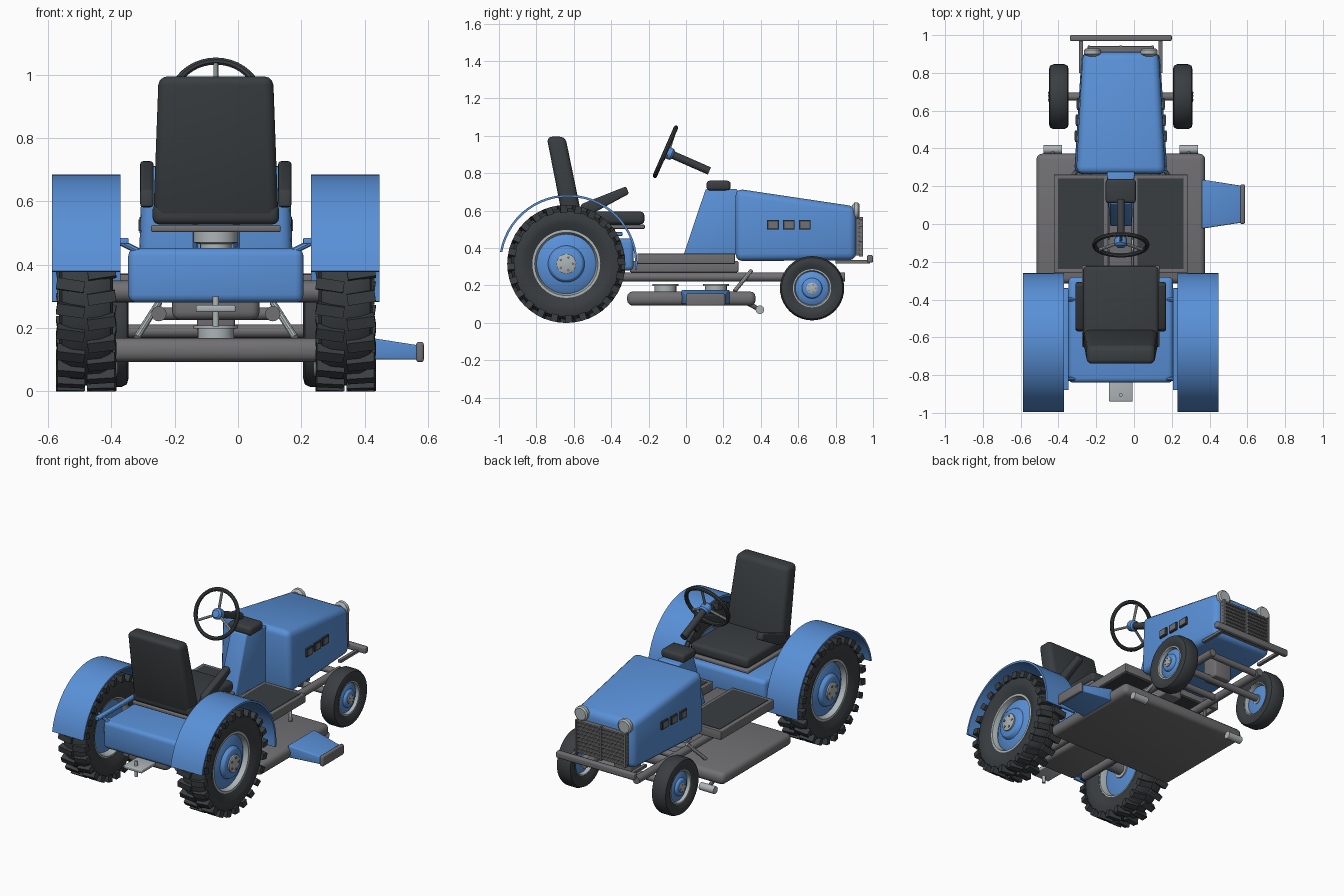
import bpy, bmesh, math
from mathutils import Vector, Matrix

if "Cube" in bpy.data.objects:
    bpy.data.objects.remove(bpy.data.objects["Cube"])

CX = -0.07  # centre plane of the vehicle


def material(name, r, g, b):
    m = bpy.data.materials.new(name)
    m.use_nodes = True
    m.diffuse_color = (r, g, b, 1)
    m.node_tree.nodes["Principled BSDF"].inputs["Base Color"].default_value = (r, g, b, 1)
    return m


blue = material("blue_paint", 0.10, 0.28, 0.68)
black = material("black_rubber", 0.042, 0.048, 0.052)
grey = material("grey_metal", 0.165, 0.16, 0.168)
light = material("light_metal", 0.42, 0.46, 0.47)


def finish(bm, name, mat, bevel=0.0):
    bmesh.ops.recalc_face_normals(bm, faces=bm.faces)
    if bevel:
        bmesh.ops.bevel(bm, geom=bm.edges[:], offset=bevel, segments=3,
                        profile=0.5, affect='EDGES', clamp_overlap=True)
    me = bpy.data.meshes.new(name)
    bm.to_mesh(me)
    bm.free()
    me.materials.append(mat)
    me.shade_smooth()
    me.set_sharp_from_angle(angle=math.radians(35))
    ob = bpy.data.objects.new(name, me)
    ob.location.x = CX
    bpy.context.collection.objects.link(ob)
    return ob


def panel(name, mat, pts, x=0.0, bevel=0.0):
    """Side outline of (y, z, half width) points spanned across x."""
    bm = bmesh.new()
    a = [bm.verts.new((x - w, y, z)) for y, z, w in pts]
    b = [bm.verts.new((x + w, y, z)) for y, z, w in pts]
    bm.faces.new(a)
    bm.faces.new(b[::-1])
    for i in range(len(pts)):
        j = (i + 1) % len(pts)
        bm.faces.new((a[j], a[i], b[i], b[j]))
    return finish(bm, name, mat, bevel)


def box(name, mat, x, w, y0, y1, z0, z1, bevel=0.0):
    return panel(name, mat, [(y0, z0, w), (y1, z0, w), (y1, z1, w), (y0, z1, w)], x, bevel)


def lathe(name, mat, profile, centre, axis=(1, 0, 0), n=32, closed=False):
    """Turn (distance along axis, radius) points around the axis."""
    bm = bmesh.new()
    q = Vector(axis).to_track_quat('Z', 'Y')
    rings = []
    for d, r in profile:
        rings.append([bm.verts.new(Vector(centre) + q @ Vector(
            (r * math.cos(math.tau * k / n), r * math.sin(math.tau * k / n), d)))
            for k in range(n)])
    pairs = list(zip(rings, rings[1:]))
    if closed:
        pairs.append((rings[-1], rings[0]))
    else:
        bm.faces.new(rings[0])
        bm.faces.new(rings[-1])
    for p, s in pairs:
        for k in range(n):
            bm.faces.new((p[k], p[k - 1], s[k - 1], s[k]))
    return finish(bm, name, mat)


def rod(name, mat, a, b, r, n=16):
    d = Vector(b) - Vector(a)
    return lathe(name, mat, [(0, r), (d.length, r)], a, d, n)


def treads(name, x, y, z, r, half, count):
    """Two staggered rows of lugs around a tyre."""
    bm = bmesh.new()
    for side in (-1, 1):
        for k in range(count):
            ang = math.tau * (k + 0.25 * side) / count
            m = (Matrix.Translation((x, y, z)) @ Matrix.Rotation(ang, 4, 'X')
                 @ Matrix.Translation((side * half * 0.53, 0, r - 0.02))
                 @ Matrix.Rotation(side * 0.15, 4, 'Z')
                 @ Matrix.Diagonal((half * 0.95, 0.036, 0.04, 1)))
            bmesh.ops.create_cube(bm, size=1, matrix=m)
    return finish(bm, name, black)


def wheel(label, s, x, y, z, r, w, rim, n):
    """Tyre, rim ring, stepped disc, hub and bolts; s points outwards."""
    c, out = (s * x, y, z), (s, 0, 0)
    half = [(w * .72, rim), (w * .95, rim + (r - rim) * .35), (w, r * .84),
            (w * .9, r * .95), (w * .55, r)]
    lathe(label + "_tyre", black, [(-d, e) for d, e in half] + [(d, e) for d, e in half[::-1]],
          c, out, n, True)
    lathe(label + "_rim", light, [(-w * .7, rim * 1.03), (w * .74, rim * 1.03),
                                  (w * .74, rim * .95), (w * .3, rim * .88),
                                  (-w * .3, rim * .88), (-w * .7, rim * .95)], c, out, n, True)
    lathe(label + "_disc", blue, [(-w * .45, rim * .5), (-w * .25, rim * .92), (w * .35, rim * .92),
                                  (w * .5, rim * .8), (w * .62, rim * .55), (w * .85, rim * .5),
                                  (w * .9, rim * .46)], c, out, n)
    lathe(label + "_hub", light, [(-w * .55, rim * .3), (w, rim * .3), (w * 1.04, rim * .26)], c, out, 20)
    for k in range(5):
        t = math.tau * k / 5
        p = Vector((s * (x + w * .98), y + rim * .2 * math.cos(t), z + rim * .2 * math.sin(t)))
        rod(label + "_bolt", grey, p, p + Vector((s * w * .1, 0, 0)), rim * .04, 8)


# Wheels, fenders and other mirrored parts
for s, side in ((1, "left"), (-1, "right")):
    wheel("rear_" + side, s, 0.41, -0.64, 0.315, 0.297, 0.085, 0.178, 48)
    treads("rear_" + side + "_treads", s * 0.41, -0.64, 0.315, 0.315, 0.093, 24)
    wheel("front_" + side, s, 0.328, 0.674, 0.185, 0.172, 0.052, 0.1, 40)

    angles = [math.radians(-5 + 175 * k / 28) for k in range(29)]
    arc = [(-0.63 + r * math.cos(t), 0.315 + r * math.sin(t), 0.108)
           for r, seq in ((0.37, angles), (0.358, angles[::-1])) for t in seq]
    panel(side + "_fender", blue, arc, s * 0.409)
    box(side + "_fender_bracket", blue, s * 0.29, 0.014, -0.88, -0.34, 0.465, 0.485, 0.004)
    for y in (-0.82, -0.4):
        rod(side + "_fender_stay", blue, (s * 0.24, y, 0.44), (s * 0.32, y, 0.48), 0.01, 8)

    # Foot tray: raised frame with a rubber mat
    for x in (0.078, 0.342):
        box(side + "_tray_rail", grey, s * x, 0.012, -0.26, 0.262, 0.315, 0.37, 0.004)
    for y in (-0.26, 0.238):
        box(side + "_tray_end", grey, s * 0.21, 0.135, y, y + 0.024, 0.315, 0.37, 0.004)
    box(side + "_foot_mat", black, s * 0.21, 0.122, -0.238, 0.24, 0.345, 0.372)

    rod(side + "_frame_rail", grey, (s * 0.18, -0.75, 0.245), (s * 0.18, 0.85, 0.245), 0.024)
    rod(side + "_lift_rod", light, (s * 0.25, 0.26, 0.17), (s * 0.18, 0.35, 0.28), 0.011, 10)
    rod(side + "_deck_roller", light, (s * 0.31, 0.395, 0.07), (s * 0.41, 0.395, 0.07), 0.023)
    rod(side + "_roller_bracket", grey, (s * 0.36, 0.32, 0.11), (s * 0.36, 0.395, 0.07), 0.012, 8)
    panel(side + "_armrest", black, [(-0.57, 0.58, 0.021), (-0.49, 0.59, 0.021), (-0.305, 0.69, 0.021),
                                     (-0.32, 0.73, 0.021), (-0.56, 0.635, 0.021)], s * 0.218, 0.01)

    # Hood vents: dark rims with grey louvres
    for y in (0.465, 0.55, 0.635):
        x = 0.247 - (y - 0.27) * 0.056
        box(side + "_vent_rim", black, s * x, 0.005, y - 0.031, y + 0.031, 0.5, 0.55)
        box(side + "_vent", grey, s * x, 0.008, y - 0.024, y + 0.024, 0.507, 0.543)

    lathe(side + "_headlight", light, [(-0.02, 0.03), (-0.008, 0.045), (0.012, 0.045), (0.02, 0.036)],
          (s * 0.15, 0.908, 0.598), (0, 1, 0), 24)
    box(side + "_bumper_arm", grey, s * 0.21, 0.01, 0.8, 0.985, 0.318, 0.335)

# Axles, gearbox and rear body
rod("rear_axle", grey, (-0.4, -0.64, 0.315), (0.4, -0.64, 0.315), 0.035)
rod("front_axle", grey, (-0.32, 0.674, 0.19), (0.32, 0.674, 0.19), 0.021)
box("axle_mount", grey, 0, 0.06, 0.62, 0.73, 0.19, 0.34, 0.01)
for y in (-0.3, 0.45, 0.82):
    rod("frame_cross_member", grey, (-0.18, y, 0.245), (0.18, y, 0.245), 0.02)
box("gearbox", grey, 0, 0.138, -0.8, -0.45, 0.225, 0.32, 0.025)
box("rear_body", blue, 0, 0.277, -0.84, -0.28, 0.28, 0.452, 0.025)
box("centre_tunnel", grey, 0, 0.06, -0.3, 0.28, 0.27, 0.33, 0.008)

# Hitch
box("hitch_plate", light, 0, 0.063, -0.94, -0.8, 0.25, 0.272, 0.006)
rod("hitch_pin", light, (0, -0.905, 0.205), (0, -0.905, 0.3), 0.01, 12)

# Seat
lathe("seat_spring", light, [(0, 0.05), (0.015, 0.05), (0.02, 0.07), (0.055, 0.07)],
      (0, -0.45, 0.45), (0, 0, 1), 24)
box("seat_plate", grey, 0, 0.205, -0.65, -0.22, 0.503, 0.525, 0.006)
box("seat_cushion", black, 0, 0.2, -0.66, -0.222, 0.527, 0.595, 0.022)
panel("seat_back", black, [(-0.655, 0.535, 0.198), (-0.55, 0.535, 0.198),
                           (-0.645, 0.995, 0.181), (-0.745, 0.995, 0.181)], 0, 0.028)

# Hood, cowl and dash
panel("hood", blue, [(0.265, 0.33, 0.248), (0.91, 0.335, 0.208),
                     (0.91, 0.622, 0.2), (0.265, 0.718, 0.235)], 0, 0.038)
panel("cowl", blue, [(-0.012, 0.365, 0.058), (0.275, 0.365, 0.075),
                     (0.275, 0.715, 0.075), (0.105, 0.715, 0.055)], 0, 0.008)
box("dash_cap", black, 0, 0.08, 0.11, 0.238, 0.708, 0.76, 0.016)

# Grille and bumper
box("grille_back", grey, 0, 0.17, 0.9, 0.93, 0.36, 0.56)
for k in range(9):
    box("grille_bar", grey, 0, 0.175, 0.925, 0.942, 0.362 + k * 0.0235, 0.374 + k * 0.0235, 0.003)
for s in (-1, 0, 1):
    box("grille_post", grey, s * 0.168, 0.006, 0.925, 0.946, 0.355, 0.565)
box("front_bumper", grey, 0, 0.27, 0.968, 1.0, 0.322, 0.362, 0.008)

# Steering
hub = Vector((0, -0.11, 0.915))
axis = Vector((0, 0.915, -0.4)).normalized()
up = Vector((0, 0.4, 0.915)).normalized()
ring = [(0.012 * math.cos(math.tau * k / 8), 0.14 + 0.012 * math.sin(math.tau * k / 8)) for k in range(8)]
lathe("steering_wheel", black, ring, hub, axis, 40, True)
for k in range(3):
    d = Matrix.Rotation(math.tau * k / 3, 3, axis) @ up
    rod("steering_spoke", light, hub + axis * 0.015, hub + d * 0.138, 0.008, 8)
lathe("steering_hub", blue, [(-0.01, 0.022), (0, 0.032), (0.035, 0.032), (0.045, 0.024)], hub, axis, 20)
rod("steering_column", black, hub + axis * 0.04, (0, 0.125, 0.812), 0.021)

# Mower deck, pulleys and side chute
box("mower_deck", grey, 0, 0.447, -0.315, 0.372, 0.092, 0.168, 0.03)
for y in (-0.11, 0.16):
    lathe("deck_pulley", light, [(0, 0.058), (0.035, 0.058), (0.035, 0.07), (0.045, 0.07)],
          (0, y, 0.163), (0, 0, 1), 24)
chute = box("discharge_chute", blue, 0.535, 0.105, -0.025, 0.235, 0.1, 0.178, 0.008)
for v in chute.data.vertices:
    t = (v.co.x - 0.43) / 0.21
    v.co.y = 0.105 + (v.co.y - 0.105) * (1 - 0.25 * t)
    v.co.z = 0.1 + (v.co.z - 0.1) * (1 - 0.42 * t)
box("chute_lip", grey, 0.645, 0.012, 0.0, 0.21, 0.092, 0.156, 0.008)
